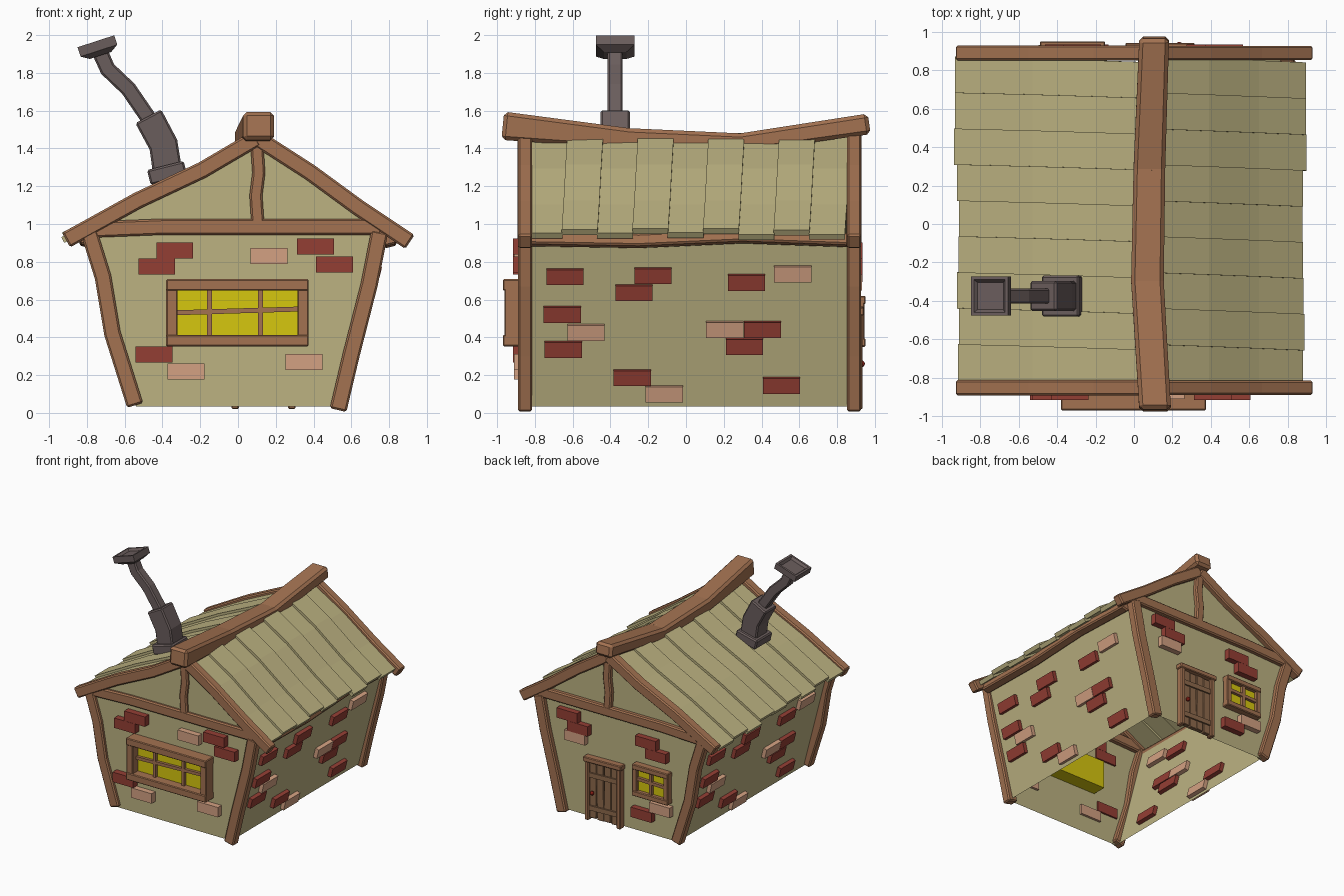
import bpy, bmesh, math, random
from mathutils import Vector, Matrix

random.seed(4)
if "Cube" in bpy.data.objects:
    bpy.data.objects.remove(bpy.data.objects["Cube"])


def material(name, rgb):
    m = bpy.data.materials.new(name)
    m.use_nodes = True
    col = [(c / 255 / 12.92 if c < 11 else ((c / 255 + 0.055) / 1.055) ** 2.4) for c in rgb] + [1]
    m.diffuse_color = col
    m.node_tree.nodes["Principled BSDF"].inputs["Base Color"].default_value = col
    return m


PLASTER = material("straw plaster", (188, 178, 129))
TIMBER = material("timber brown", (163, 114, 81))
DOORWOOD = material("door wood", (142, 106, 76))
RED = material("red brick", (148, 62, 52))
PINK = material("pale brick", (211, 161, 130))
GLASS = material("yellow glass", (214, 199, 14))
IRON = material("dark iron", (106, 93, 92))
KNOB = material("knob red", (150, 35, 25))


def finish(name, bm, mat, bevel=0):
    bmesh.ops.recalc_face_normals(bm, faces=bm.faces)
    me = bpy.data.meshes.new(name)
    bm.to_mesh(me)
    bm.free()
    me.materials.append(mat)
    ob = bpy.data.objects.new(name, me)
    bpy.context.scene.collection.objects.link(ob)
    if bevel:
        mod = ob.modifiers.new("chamfer", "BEVEL")
        mod.width, mod.segments = bevel, 1
        mod.limit_method = "ANGLE"
    return ob


def box(name, centre, size, mat, rot=0, axis="Y", bevel=0):
    bm = bmesh.new()
    bmesh.ops.create_cube(bm, size=1)
    bm.transform(Matrix.Translation(centre) @ Matrix.Rotation(rot, 4, axis) @ Matrix.Diagonal((*size, 1)))
    return finish(name, bm, mat, bevel)


def beam(name, path, widths, depths, mat, axis=(0, 1, 0), bevel=0.01):
    """Sweep a rectangle along a path; depth runs along axis, width across it."""
    pts = [Vector(p) for p in path]
    n = len(pts)
    widths = widths if isinstance(widths, list) else [widths] * n
    depths = depths if isinstance(depths, list) else [depths] * n
    axis = Vector(axis)
    bm = bmesh.new()
    rings = []
    for i, p in enumerate(pts):
        t = (pts[min(i + 1, n - 1)] - pts[max(i - 1, 0)]).normalized()
        side = t.cross(axis).normalized() * widths[i] / 2
        deep = axis * depths[i] / 2
        rings.append([bm.verts.new(p + a * side + b * deep) for a, b in ((-1, -1), (1, -1), (1, 1), (-1, 1))])
    for a, b in zip(rings, rings[1:]):
        for k in range(4):
            bm.faces.new((a[k], a[(k + 1) % 4], b[(k + 1) % 4], b[k]))
    bm.faces.new(rings[0])
    bm.faces.new(rings[-1])
    return finish(name, bm, mat, bevel)


def at_y(points, y):
    return [(x, y, z) for x, z in points]


# Roof lines from ridge to eaves, in x and z
ROOF_L = [(0.10, 1.44), (-0.19, 1.285), (-0.52, 1.13), (-0.90, 0.925)]
ROOF_R = [(0.10, 1.44), (0.38, 1.275), (0.64, 1.085), (0.90, 0.92)]
FRONT, BACK = -0.86, 0.885

# Walls: open underneath, flat gables front and back
outline = [(-0.54, 0.035), (0.54, 0.035), (0.77, 0.93)] + [(0.64, 1.08), (0.38, 1.27), (0.10, 1.43)]
outline += [(-0.19, 1.28), (-0.52, 1.12), (-0.77, 0.93)]
bm = bmesh.new()
gables = [[bm.verts.new(p) for p in at_y(outline, y)] for y in (FRONT, BACK)]
for g in gables:
    bm.faces.new(g)
for i, j in ((1, 2), (8, 0)):
    bm.faces.new((gables[0][i], gables[0][j], gables[1][j], gables[1][i]))
finish("walls", bm, PLASTER)

# Gable timbers on both ends
for end, y in (("front", -0.852), ("back", 0.89)):
    d = 0.075
    beam(end + "_post_left", at_y([(0.53, 0.015), (0.60, 0.31), (0.695, 0.68), (0.75, 0.96)], y), 0.09, d, TIMBER)
    beam(end + "_post_right", at_y([(-0.545, 0.04), (-0.665, 0.42), (-0.715, 0.72), (-0.79, 0.96)], y), 0.088, d, TIMBER)
    beam(end + "_tie_beam", at_y([(-0.78, 0.97), (-0.4, 0.985), (0, 0.985), (0.76, 0.985)], y), 0.085, d - 0.008, TIMBER)
    beam(end + "_king_post", at_y([(0.105, 1.0), (0.095, 1.15), (0.11, 1.27), (0.10, 1.42)], y), 0.068, d - 0.01, TIMBER)
    left = [(0.10, 1.455), (-0.19, 1.285), (-0.53, 1.125), (-0.91, 0.915)]
    right = [(0.10, 1.455), (0.38, 1.275), (0.64, 1.085), (0.91, 0.905)]
    beam(end + "_bargeboard_right", at_y(left, y), 0.088, d + 0.005, TIMBER)
    beam(end + "_bargeboard_left", at_y(right, y), 0.088, d, TIMBER)

# Eaves beams along the side walls
for s, side in ((1, "left"), (-1, "right")):
    path = [(s * 0.80, y, z) for y, z in ((-0.83, 0.92), (-0.25, 0.91), (0.3, 0.935), (0.86, 0.915))]
    beam("eaves_beam_" + side, path, 0.065, 0.07, TIMBER, Vector((1, 0, s * 0.25)).normalized())

# Roof planks, alternately raised
for line, s in ((ROOF_L, -1), (ROOF_R, 1)):
    for i in range(9):
        y = -0.735 + 0.187 * i
        lift = 0.022 * (i % 2) + 0.004
        path = [(x, y - s * 0.03 * (k / 3 - 0.5), z + lift) for k, (x, z) in enumerate(line)]
        ex, ey, ez = path[-1]
        grow = random.uniform(-0.035, -0.01) if s > 0 else random.uniform(0, 0.03)
        path[-1] = (ex + s * grow, ey, ez - grow * 0.5)
        beam("roof_plank_%s_%d" % ("left" if s > 0 else "right", i), path, 0.034, 0.19, PLASTER, bevel=0)

# Sagging ridge beam
ridge = [(0.11, -0.97, 1.52), (0.07, -0.30, 1.452), (0.08, 0.29, 1.43), (0.105, 0.97, 1.53)]
beam("ridge_beam", ridge, [0.15, 0.11, 0.10, 0.11], [0.165, 0.17, 0.165, 0.155], TIMBER, (1, 0, 0), 0.02)

# Bent chimney with foot, flue, pipe and hollow cap
CY = -0.375
beam("chimney_foot", at_y([(-0.365, 1.23), (-0.385, 1.31)], CY), 0.20, 0.215, IRON)
beam("chimney_flue", at_y([(-0.375, 1.29), (-0.395, 1.42), (-0.475, 1.57)], CY), 0.155, 0.155, IRON)
pipe = [(-0.46, 1.54), (-0.58, 1.715), (-0.69, 1.82), (-0.735, 1.92)]
beam("chimney_pipe", at_y(pipe, CY), 0.085, 0.08, IRON)
cap = [(-0.727, 1.895), (-0.74, 1.928), (-0.757, 1.975), (-0.747, 1.945)]
bm = bmesh.new()
tilt = Matrix.Translation((-0.742, CY, 1.935)) @ Matrix.Rotation(math.radians(-18), 4, "Y")
rings = []
for half, z in ((0.06, -0.045), (0.102, -0.018), (0.102, 0.034), (0.085, 0.034), (0.07, 0.015)):
    rings.append([bm.verts.new(tilt @ Vector((a * half, b * half, z))) for a, b in ((-1, -1), (1, -1), (1, 1), (-1, 1))])
for a, b in zip(rings, rings[1:]):
    for k in range(4):
        bm.faces.new((a[k], a[(k + 1) % 4], b[(k + 1) % 4], b[k]))
bm.faces.new(rings[0])
bm.faces.new(rings[-1])
finish("chimney_cap", bm, IRON)

# Bricks on the side walls: (y, z), the right side turned half round
side_red = [(-0.64, 0.725), (-0.175, 0.73), (-0.275, 0.64), (0.32, 0.695), (-0.655, 0.525),
            (0.405, 0.445), (-0.65, 0.34), (0.31, 0.355), (-0.285, 0.19), (0.505, 0.15)]
side_pink = [(0.565, 0.74), (-0.53, 0.43), (0.205, 0.445), (-0.115, 0.105)]
lean = math.atan2(0.23, 0.895)
for mat, spots in ((RED, side_red), (PINK, side_pink)):
    for y, z in spots:
        for s in (1, -1):
            x = s * (0.54 + (z - 0.035) * math.tan(lean))
            box("side_brick", (x, s * y, z), (0.065, 0.197, 0.084), mat, s * lean)

# Bricks on the gable walls: (x, z)
front_red = [(-0.335, 0.86), (-0.43, 0.775), (0.41, 0.88), (0.51, 0.785), (-0.445, 0.31)]
front_pink = [(0.165, 0.83), (-0.275, 0.22), (0.35, 0.27)]
back_red = [(0.47, 0.86), (0.37, 0.775), (-0.27, 0.82), (-0.365, 0.735), (-0.23, 0.20)]
back_pink = [(0.40, 0.69), (-0.40, 0.285)]
for y, mat, spots in ((FRONT - 0.02, RED, front_red), (FRONT - 0.015, PINK, front_pink),
                      (BACK + 0.015, RED, back_red), (BACK + 0.012, PINK, back_pink)):
    for x, z in spots:
        box("gable_brick", (x, y, z), (0.195, 0.07, 0.084), mat)


def window(name, cx, cz, w, h, rail, wall, out, depth, bars):
    """Framed window; out is the y direction it faces."""
    y = wall + out * depth / 2
    for s in (1, -1):
        box(name + "_rail", (cx, y, cz + s * (h - rail) / 2), (w, depth, rail), TIMBER, bevel=0.006)
        box(name + "_stile", (cx + s * (w - rail) / 2, y, cz), (rail, depth * 0.85, h - rail), TIMBER, bevel=0.006)
    box(name + "_pane", (cx, wall - out * 0.045, cz), (w - 2 * rail, 0.15, h - 2 * rail), GLASS)
    bar_y = wall + out * 0.04
    for bx in bars:
        box(name + "_bar", (cx + bx, bar_y, cz), (0.026, 0.03, h - 2 * rail), TIMBER)
    box(name + "_crossbar", (cx, bar_y, cz + 0.01), (w - 2 * rail, 0.028, 0.026), TIMBER, -0.03)


window("front_window", -0.003, 0.53, 0.755, 0.355, 0.06, FRONT, -1, 0.11, (-0.147, 0.123))
window("back_window", -0.32, 0.485, 0.34, 0.27, 0.045, BACK, 1, 0.065, (0.0,))

# Back door: planks, braces, frame and knob
for i in range(4):
    box("door_plank", (0.033 + 0.068 * i, BACK + 0.012, 0.275 + 0.004 * (i % 2)),
        (0.065, 0.035, 0.48), DOORWOOD, 0.01 * (-1) ** i, bevel=0.004)
for z in (0.13, 0.41):
    box("door_brace", (0.135, BACK + 0.032, z), (0.26, 0.02, 0.04), DOORWOOD, 0.03)
for x in (-0.015, 0.285):
    box("door_jamb", (x, BACK + 0.02, 0.275), (0.038, 0.06, 0.51), TIMBER, bevel=0.006)
box("door_lintel", (0.135, BACK + 0.024, 0.54), (0.36, 0.068, 0.042), TIMBER, 0.02, bevel=0.006)
bm = bmesh.new()
bmesh.ops.create_icosphere(bm, subdivisions=2, radius=0.018)
bm.transform(Matrix.Translation((0.235, BACK + 0.045, 0.26)))
finish("door_knob", bm, KNOB)
